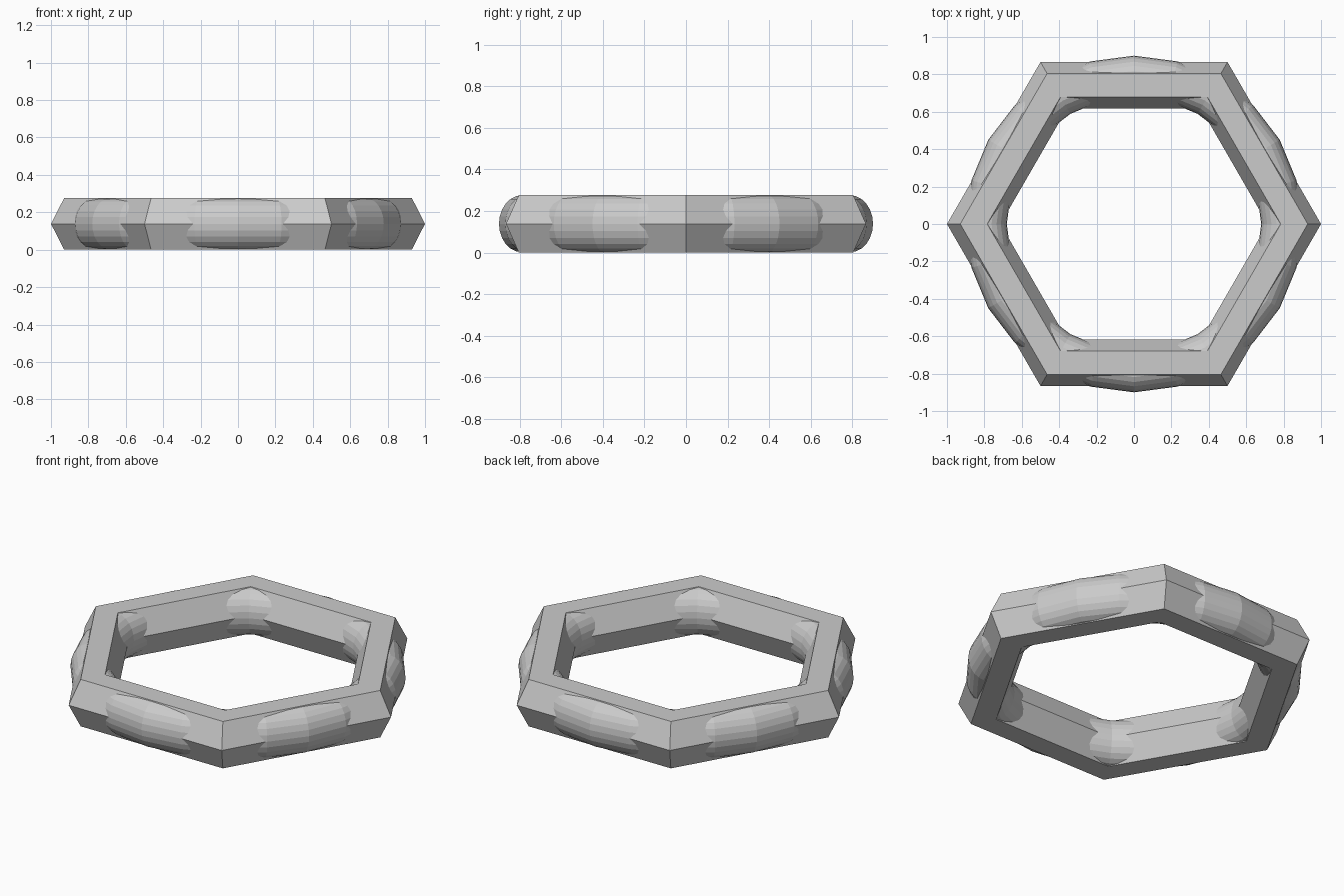
import bpy, bmesh
from math import cos, sin, tau

if "Cube" in bpy.data.objects:
    bpy.data.objects.remove(bpy.data.objects["Cube"])

HALF = 0.1385  # half height of the ring


def ring(name, segments, profile):
    """Revolve a closed (radius, z) profile in flat segments around z."""
    bm = bmesh.new()
    n = len(profile)
    loops = []
    for i in range(segments):
        a = tau * i / segments
        loops.append([bm.verts.new((r * cos(a), r * sin(a), z)) for r, z in profile])
    for i in range(segments):
        p, q = loops[i], loops[(i + 1) % segments]
        for j in range(n):
            k = (j + 1) % n
            bm.faces.new((p[j], q[j], q[k], p[k]))
    bmesh.ops.recalc_face_normals(bm, faces=bm.faces)
    me = bpy.data.meshes.new(name)
    bm.to_mesh(me)
    bm.free()
    ob = bpy.data.objects.new(name, me)
    bpy.context.collection.objects.link(ob)
    return ob


# Six-sided outer frame with a hexagonal cross-section
ring("hex_frame", 6, [
    (1.0, HALF), (0.929, 2 * HALF), (0.785, 2 * HALF),
    (0.714, HALF), (0.785, 0.0), (0.929, 0.0),
])

# Rounder inner band that bulges through the frame's sides and inner corners
M = 24
ring("round_band", 24, [
    (0.79 + 0.11 * cos(tau * j / M), HALF + 0.137 * sin(tau * j / M)) for j in range(M)
])
